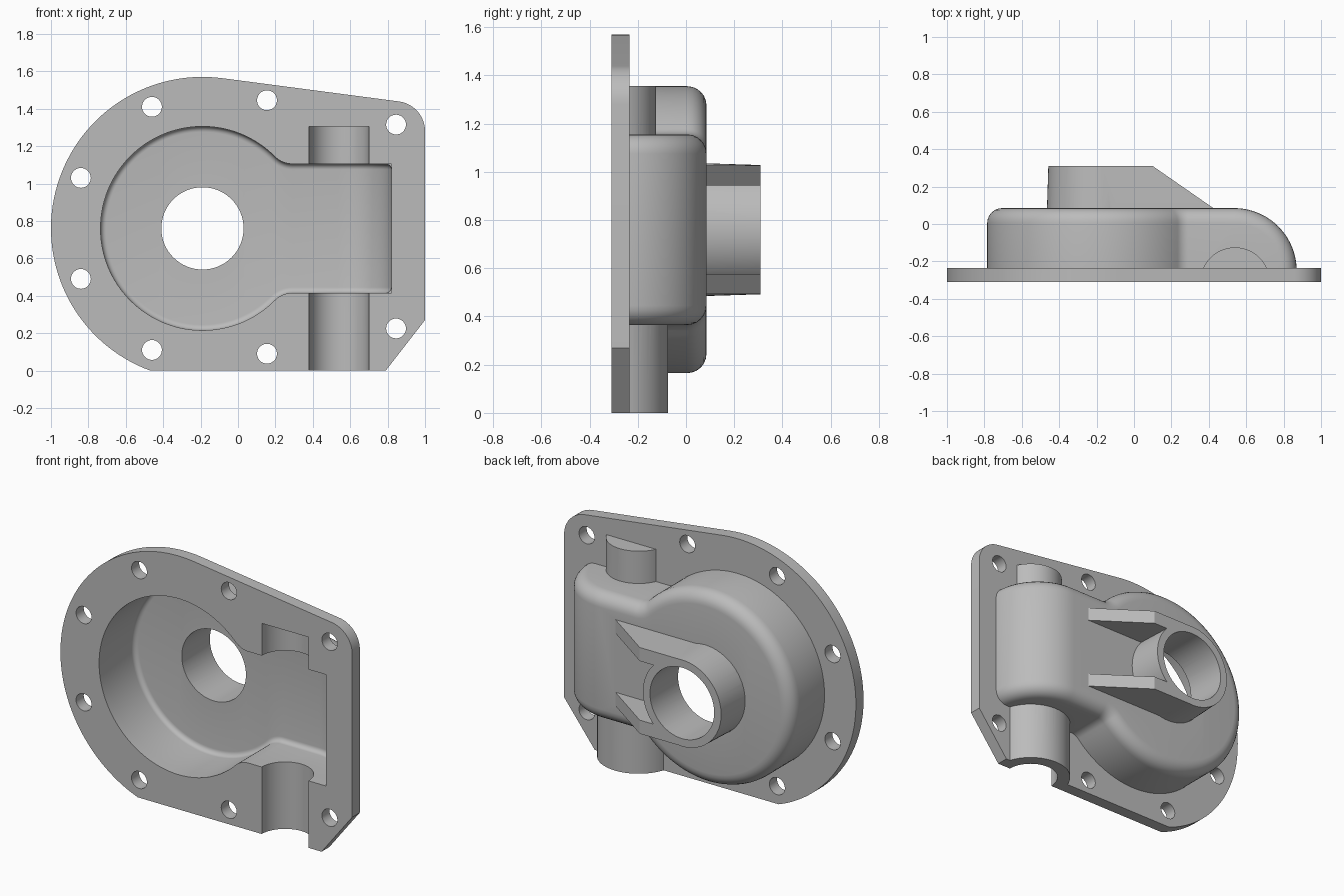
import bpy, bmesh, math
from math import sin, cos, pi, radians

if "Cube" in bpy.data.objects:
    bpy.data.objects.remove(bpy.data.objects["Cube"], do_unlink=True)

grey = bpy.data.materials.new("cast grey")
grey.use_nodes = True
COLOUR = (0.5, 0.5, 0.5, 1)
grey.diffuse_color = COLOUR
grey.node_tree.nodes["Principled BSDF"].inputs["Base Color"].default_value = COLOUR

CX, CZ = -0.19, 0.76            # main axis
PLATE_FRONT, PLATE_BACK = -0.31, -0.235
SHAFT_X = 0.54                  # shaft axis, lies in the plate front


def finish(name, bm):
    bmesh.ops.remove_doubles(bm, verts=bm.verts, dist=1e-5)
    bmesh.ops.recalc_face_normals(bm, faces=bm.faces)
    mesh = bpy.data.meshes.new(name)
    bm.to_mesh(mesh)
    bm.free()
    mesh.materials.append(grey)
    obj = bpy.data.objects.new(name, mesh)
    bpy.context.collection.objects.link(obj)
    return obj


def arc(x, z, r, start, end, n):
    angles = [radians(start + (end - start) * i / n) for i in range(n + 1)]
    return [(x + r * cos(a), z + r * sin(a)) for a in angles]


def prism(name, pts, axis, lo, hi, far_pts=None):
    """Extrude an outline along y (outline in xz) or z (outline in xy)."""
    place = (lambda p, h: (p[0], h, p[1])) if axis == "y" else (lambda p, h: (p[0], p[1], h))
    bm = bmesh.new()
    a = [bm.verts.new(place(p, lo)) for p in pts]
    b = [bm.verts.new(place(p, hi)) for p in far_pts or pts]
    bm.faces.new(a)
    bm.faces.new(b)
    for i in range(len(a)):
        j = (i + 1) % len(a)
        bm.faces.new((a[i], a[j], b[j], b[i]))
    return finish(name, bm)


def rod(name, x, c, r, axis, lo, hi, r_far=None, n=64):
    far = arc(x, c, r_far, 0, 360, n)[:-1] if r_far else None
    return prism(name, arc(x, c, r, 0, 360, n)[:-1], axis, lo, hi, far)


def box(name, x0, x1, y0, y1, z0, z1):
    return prism(name, [(x0, y0), (x1, y0), (x1, y1), (x0, y1)], "z", z0, z1)


# Upper half of the housing outline: round bowl, neck fillet, straight arm
R, H, F, ARM = 0.595, 0.395, 0.08, 0.535
WRAP_Y = -0.25


def half_outline(inset):
    fx = CX + math.sqrt((R + F) ** 2 - (H + F) ** 2)
    a = math.degrees(math.atan2(H + F, fx - CX))
    pts = arc(CX, 0, R - inset, 180, a, 56)
    pts += arc(fx, H + F, F + inset, 180 + a, 270, 8)
    return pts + [(ARM, H - inset)]


def housing(name, inset, rim):
    """Loft with a rounded back rim; the arm's end wraps down in a quarter turn."""
    back, steps = 0.085 - inset, 6
    layers = [(WRAP_Y, inset)]
    for k in range(steps + 1):
        t = pi / 2 * k / steps
        layers.append((back - rim + rim * sin(t), inset + rim * (1 - cos(t))))
    outlines = [half_outline(d) for _, d in layers]
    rings = []
    for i in range(len(outlines[0])):
        rings.append([(o[i][0], y, o[i][1]) for o, (y, _) in zip(outlines, layers)])
    turns = 20
    for k in range(1, turns + 1):
        t = pi / 2 * k / turns
        rings.append([(ARM + (y - WRAP_Y) * sin(t), WRAP_Y + (y - WRAP_Y) * cos(t), H - d)
                      for y, d in layers])
    bm = bmesh.new()
    loops = []
    for ring in rings:
        full = ring + [(x, y, -z) for x, y, z in reversed(ring)]
        loops.append([bm.verts.new((x, y, CZ + z)) for x, y, z in full])
    n = len(loops[0])
    for p, q in zip(loops, loops[1:]):
        for i in range(n):
            j = (i + 1) % n
            bm.faces.new((p[i], p[j], q[j], q[i]))
    bm.faces.new(loops[-1])
    bmesh.ops.dissolve_degenerate(bm, dist=1e-6, edges=bm.edges)
    return finish(name, bm)


# Flange plate: big arc, tangent line, rounded corner, chamfer, flat foot
PLATE_R, CORNER_X, CORNER_Z, CORNER_R = 0.81, 0.84, 1.28, 0.16
gap = math.hypot(CORNER_X - CX, CORNER_Z - CZ)
tangent = math.degrees(math.atan2(CORNER_Z - CZ, CORNER_X - CX)
                       + math.acos((PLATE_R - CORNER_R) / gap))
foot = 180 + math.degrees(math.asin(CZ / PLATE_R))
outline = arc(CX, CZ, PLATE_R, tangent, foot, 64)
outline += [(0.79, 0), (1.0, 0.27)]
outline += arc(CORNER_X, CORNER_Z, CORNER_R, 0, tangent, 12)
cover = prism("gear_housing_cover", outline, "y", PLATE_FRONT, PLATE_BACK)

# Solid parts
adds = [
    housing("housing_shell", 0, 0.08),
    rod("lower_shaft_boss", SHAFT_X, PLATE_FRONT, 0.235, "z", -0.1, 0.6),
    rod("upper_shaft_boss", SHAFT_X, PLATE_FRONT, 0.185, "z", 0.8, 1.355),
    rod("hub", CX, CZ, 0.276, "y", 0.06, 0.31, 0.268),
]
rib = [(CX, 0.06), (CX, 0.31), (0.1, 0.31), (0.46, 0.06)]
for name, side in (("upper_rib", 1), ("lower_rib", -1)):
    z0, z1 = sorted((CZ + side * 0.183, CZ + side * 0.267))
    adds.append(prism(name, rib, "z", z0, z1))

# Cutters: cavity, its mouth through the plate, bores, trims, bolt holes
half = half_outline(0.05) + [(0.82, H - 0.05)]
mouth = [(x, CZ + z) for x, z in half] + [(x, CZ - z) for x, z in reversed(half[1:])]
cuts = [
    housing("cavity", 0.05, 0.03),
    prism("cavity_mouth", mouth, "y", -0.6, WRAP_Y + 0.003),
    rod("shaft_bore", SHAFT_X, PLATE_FRONT, 0.16, "z", -0.2, 1.305),
    rod("hub_bore", CX, CZ, 0.22, "y", -0.7, 0.5),
    box("front_trim", -2, 2, -1, PLATE_FRONT, -1, 3),
    box("foot_trim", -2, 2, -1, 1, -1, 0),
]
holes = [(-0.84, 1.03), (-0.84, 0.49), (-0.46, 1.41), (-0.46, 0.11),
         (0.155, 1.445), (0.155, 0.09), (0.845, 1.315), (0.845, 0.225)]
cuts += [rod("bolt_hole", x, z, 0.053, "y", -0.7, -0.2, n=32) for x, z in holes]

# Combine everything into one casting
bpy.ops.object.select_all(action="DESELECT")
bpy.context.view_layer.objects.active = cover
cover.select_set(True)
for operation, parts in (("UNION", adds), ("DIFFERENCE", cuts)):
    for part in parts:
        mod = cover.modifiers.new(part.name, "BOOLEAN")
        mod.operation, mod.solver, mod.object = operation, "EXACT", part
        bpy.ops.object.modifier_apply(modifier=mod.name)
        bpy.data.objects.remove(part, do_unlink=True)
bpy.ops.object.shade_smooth_by_angle(angle=radians(30))
